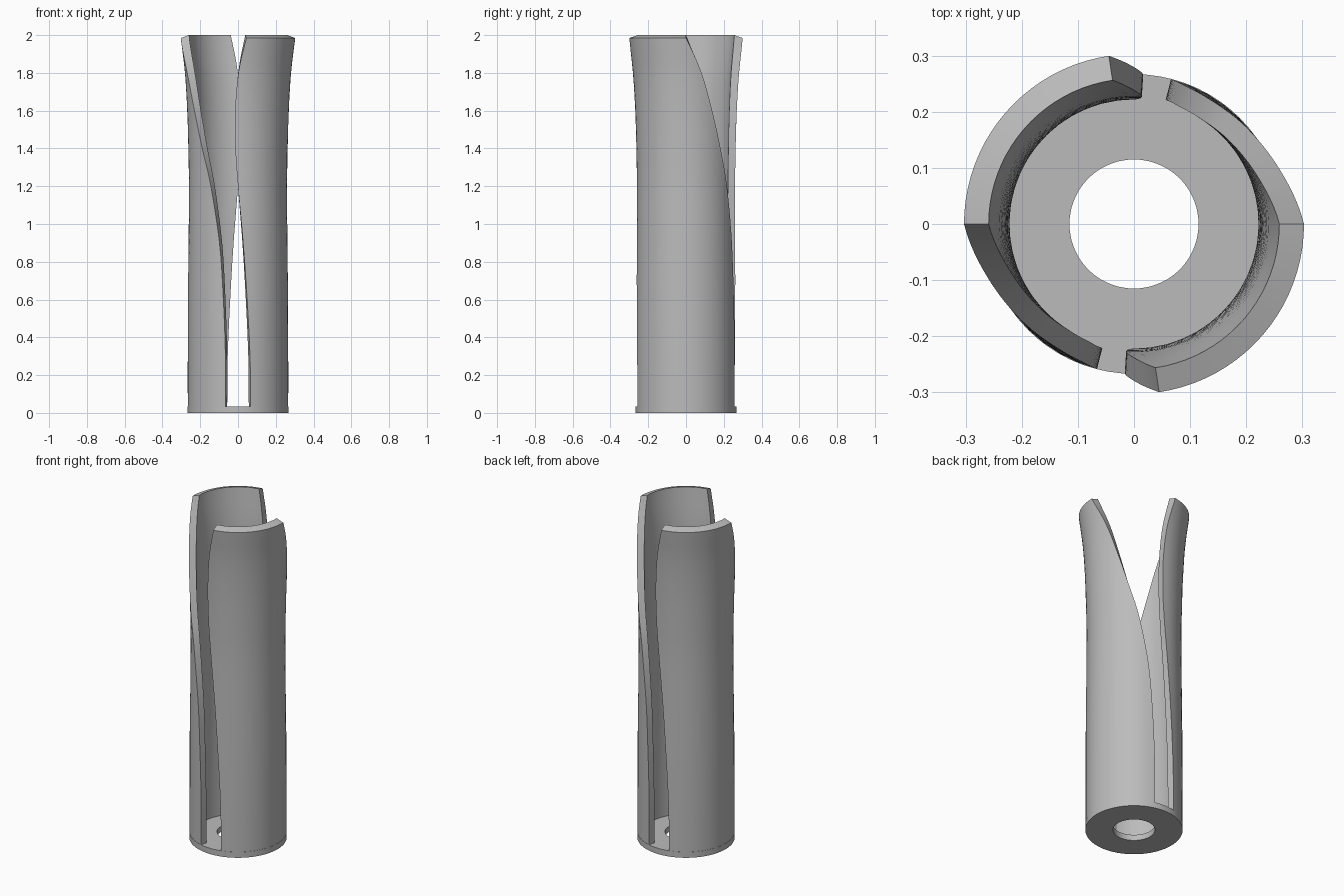
import bpy, bmesh, math
from mathutils import Vector

cube = bpy.data.objects.get("Cube")
if cube:
    bpy.data.objects.remove(cube, do_unlink=True)

grey = bpy.data.materials.new("plain grey")
grey.use_nodes = True
colour = (0.5, 0.5, 0.5, 1)
grey.diffuse_color = colour
grey.node_tree.nodes["Principled BSDF"].inputs["Base Color"].default_value = colour


def finish(bm, name):
    bmesh.ops.recalc_face_normals(bm, faces=bm.faces)
    mesh = bpy.data.meshes.new(name)
    bm.to_mesh(mesh)
    bm.free()
    mesh.materials.append(grey)
    obj = bpy.data.objects.new(name, mesh)
    bpy.context.collection.objects.link(obj)
    bpy.ops.object.select_all(action="DESELECT")
    obj.select_set(True)
    bpy.context.view_layer.objects.active = obj
    bpy.ops.object.shade_smooth_by_angle(angle=math.radians(35))
    return obj


def polar(radius, angle, z):
    return (radius * math.cos(angle), radius * math.sin(angle), z)


def smooth_path(knots, steps):
    """Catmull-Rom curve through the knots."""
    k = [Vector(p) for p in knots]
    k = [2 * k[0] - k[1]] + k + [2 * k[-1] - k[-2]]
    path = []
    for a, b, c, d in zip(k, k[1:], k[2:], k[3:]):
        for i in range(steps):
            t = i / steps
            path.append(b + 0.5 * t * (c - a + t * (2 * a - 5 * b + 4 * c - d
                                                   + t * (3 * (b - c) + d - a))))
    return path + [k[-2]]


# Base: flat ring with a round hole
SEGMENTS = 72
bm = bmesh.new()
section = [(0.115, 0), (0.267, 0), (0.267, 0.035), (0.115, 0.035)]
rings = [[bm.verts.new(polar(r, math.tau * i / SEGMENTS, z)) for r, z in section]
         for i in range(SEGMENTS)]
for i, ring in enumerate(rings):
    following = rings[(i + 1) % SEGMENTS]
    for j in range(4):
        k = (j + 1) % 4
        bm.faces.new((ring[j], ring[k], following[k], following[j]))
finish(bm, "base_ring")

# Wall outline: height, outer radius, front edge angle, back edge angle
OUTLINE = [
    (0.030, 0.266, 75.5, 75.5),
    (0.300, 0.266, 76.2, 75.5),
    (0.600, 0.265, 79.5, 73.0),
    (0.900, 0.262, 84.0, 68.0),
    (1.200, 0.260, 90.0, 56.5),
    (1.400, 0.263, 93.0, 44.0),
    (1.600, 0.269, 93.2, 31.0),
    (1.800, 0.281, 89.5, 17.0),
    (1.985, 0.303, 81.5, 0.0),
]
COLUMNS = 20


def curved_wall(name, turn):
    """Flared wall with swept edges, rotated by turn about the axis."""
    bm = bmesh.new()
    outer, inner = [], []
    for z, radius, front, back in smooth_path(OUTLINE, 5):
        flare = max(0, (z - 1.2) / 0.785) ** 2
        angles = [turn + math.radians(-front + (front + back) * i / COLUMNS)
                  for i in range(COLUMNS + 1)]
        outer.append([bm.verts.new(polar(radius, a, z)) for a in angles])
        inner.append([bm.verts.new(polar(radius - 0.038 - 0.006 * flare, a,
                                         z + 0.015 * flare)) for a in angles])
    # Inner and outer skins
    for skin in (outer, inner):
        for low, high in zip(skin, skin[1:]):
            for i in range(COLUMNS):
                bm.faces.new((low[i], low[i + 1], high[i + 1], high[i]))
    # Rims: bottom, top and the two side edges
    borders = [(outer[e], inner[e]) for e in (0, -1)]
    borders += [([row[e] for row in outer], [row[e] for row in inner]) for e in (0, -1)]
    for out_line, in_line in borders:
        for i in range(len(out_line) - 1):
            bm.faces.new((out_line[i], out_line[i + 1], in_line[i + 1], in_line[i]))
    finish(bm, name)


curved_wall("left_wall", 0)
curved_wall("right_wall", math.pi)
